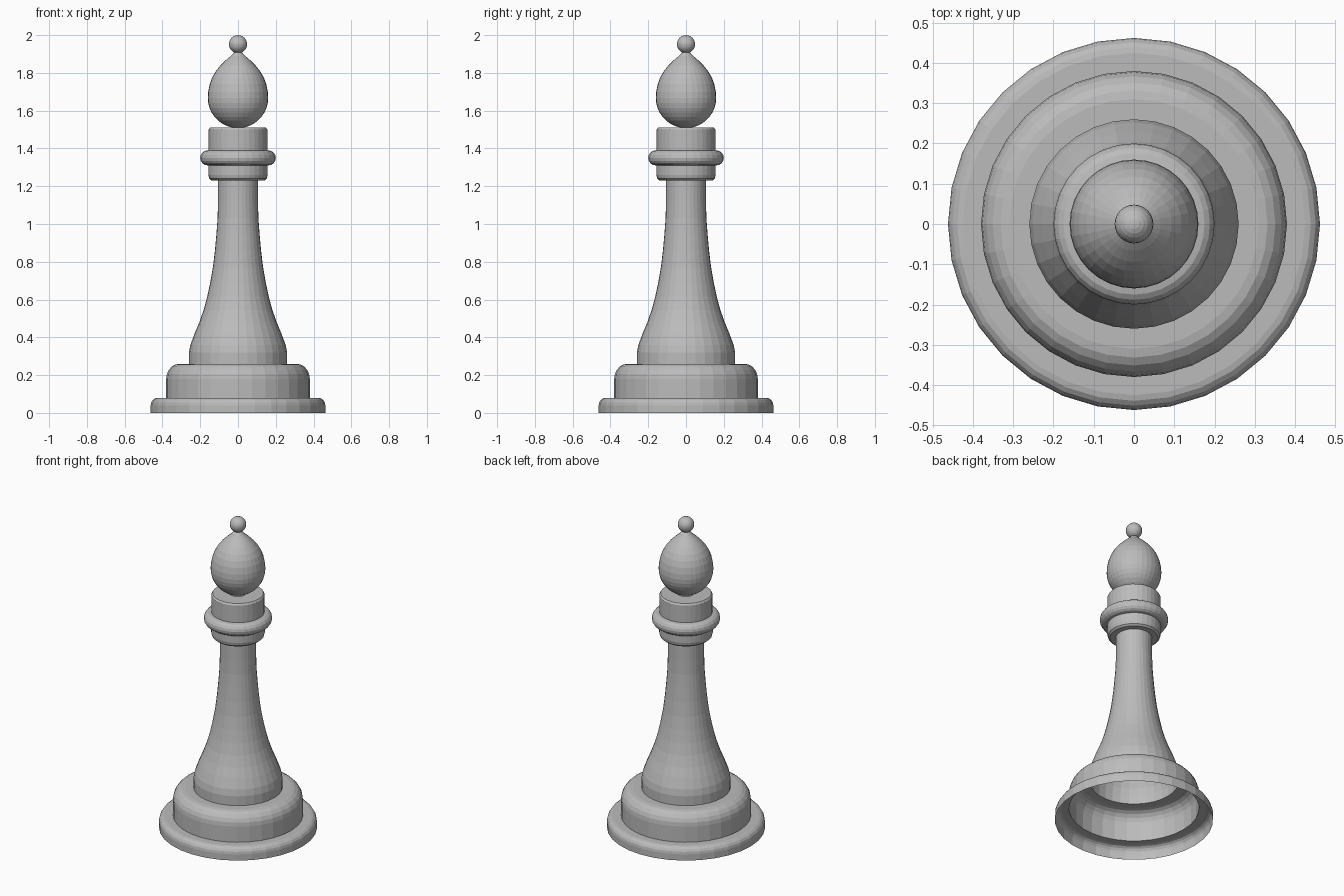
import bpy, bmesh, math

if "Cube" in bpy.data.objects:
    bpy.data.objects.remove(bpy.data.objects["Cube"])

SIDES = 32
grey = bpy.data.materials.new("plain grey")
grey.diffuse_color = (0.5, 0.5, 0.5, 1)
grey.use_nodes = True
grey.node_tree.nodes["Principled BSDF"].inputs["Base Color"].default_value = grey.diffuse_color


def lathe(name, profile):
    """Spin (radius, z) points, listed bottom to top, round the z axis."""
    bm = bmesh.new()
    rings = []
    for r, z in profile:
        if r == 0:
            rings.append([bm.verts.new((0, 0, z))] * SIDES)
        else:
            rings.append([bm.verts.new((r * math.cos(2 * math.pi * i / SIDES),
                                        r * math.sin(2 * math.pi * i / SIDES), z))
                          for i in range(SIDES)])
    for low, high in zip(rings, rings[1:]):
        for i in range(SIDES):
            j = (i + 1) % SIDES
            quad = [low[i], low[j], high[j], high[i]]
            bm.faces.new(list(dict.fromkeys(quad)))
    mesh = bpy.data.meshes.new(name)
    bm.to_mesh(mesh)
    bm.free()
    mesh.materials.append(grey)
    obj = bpy.data.objects.new(name, mesh)
    bpy.context.collection.objects.link(obj)
    return obj


def arc(r, z, rr, rz, a0, a1, n):
    """Points on an elliptical arc centred on (r, z), angles in degrees."""
    pts = []
    for k in range(n + 1):
        a = math.radians(a0 + (a1 - a0) * k / n)
        pts.append((r + rr * math.cos(a), z + rz * math.sin(a)))
    return pts


# Stepped base, open underneath
lathe("base", [(0.462, 0)] + arc(0.425, 0.04, 0.037, 0.04, 0, 90, 4)
      + [(0.38, 0.08)] + arc(0.31, 0.18, 0.07, 0.08, 0, 90, 5) + [(0.26, 0.26)])

# Flared stem
lathe("stem", [(0.26, 0.26), (0.26, 0.32), (0.252, 0.36), (0.23, 0.42),
               (0.205, 0.48), (0.182, 0.545), (0.163, 0.615), (0.147, 0.69),
               (0.133, 0.77), (0.122, 0.86), (0.114, 0.95), (0.108, 1.03),
               (0.106, 1.12), (0.106, 1.23)])

# Collar: lower cuff, rounded ring and neck band
lathe("collar", [(0.106, 1.23), (0.14, 1.23), (0.152, 1.24), (0.157, 1.26),
                 (0.157, 1.31)] + arc(0.16, 1.35, 0.04, 0.04, -90, 90, 8)
      + [(0.155, 1.39), (0.155, 1.5), (0.148, 1.51), (0.05, 1.51)])

# Teardrop head
lathe("head", [(0, 1.508)] + arc(0, 1.668, 0.16, 0.16, -78, 0, 8)
      + [(0.158, 1.7), (0.15, 1.74), (0.137, 1.775), (0.118, 1.808),
         (0.094, 1.838), (0.066, 1.866), (0.038, 1.89), (0.018, 1.912),
         (0.014, 1.93)])

# Ball finial
lathe("finial", [(0, 1.904)] + arc(0, 1.952, 0.048, 0.048, -75, 75, 10) + [(0, 2.0)])
